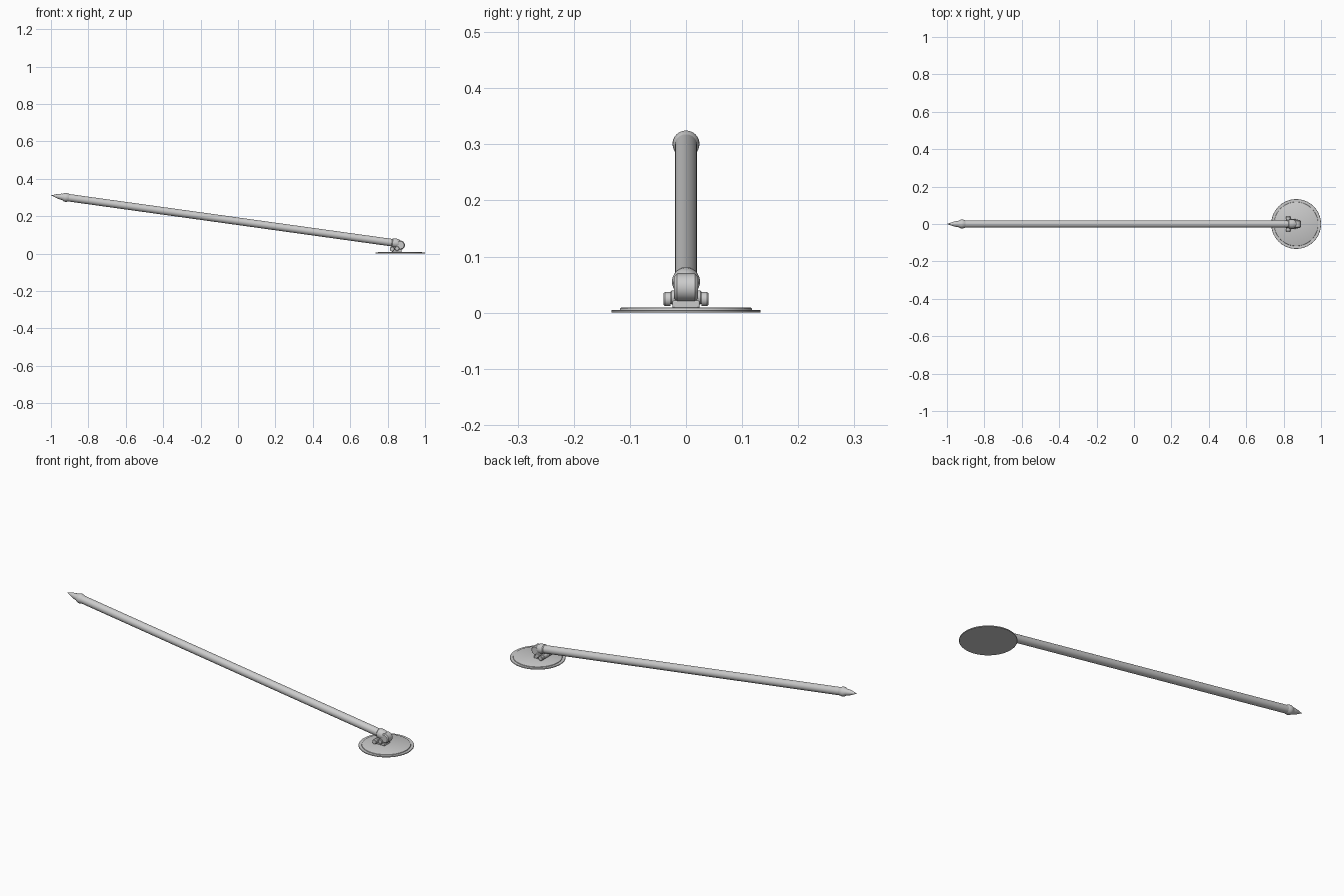
import bpy, bmesh, math
from mathutils import Vector

if "Cube" in bpy.data.objects:
    bpy.data.objects.remove(bpy.data.objects["Cube"])


def finish(ob, angle=35):
    bpy.ops.object.select_all(action='DESELECT')
    ob.select_set(True)
    bpy.context.view_layer.objects.active = ob
    bpy.ops.object.shade_smooth_by_angle(angle=math.radians(angle))
    return ob


def lathe(name, profile, origin, axis, sides=48):
    """Revolve (distance along axis, radius) points around an axis."""
    bm = bmesh.new()
    rings = []
    for d, r in profile:
        if r == 0:
            rings.append([bm.verts.new((0, 0, d))])
        else:
            rings.append([bm.verts.new((r * math.cos(2 * math.pi * i / sides),
                                        r * math.sin(2 * math.pi * i / sides), d))
                          for i in range(sides)])
    for a, b in zip(rings, rings[1:]):
        for i in range(sides):
            j = (i + 1) % sides
            quad = [a[i % len(a)], a[j % len(a)], b[j % len(b)], b[i % len(b)]]
            bm.faces.new(list(dict.fromkeys(quad)))
    bmesh.ops.recalc_face_normals(bm, faces=bm.faces)
    me = bpy.data.meshes.new(name)
    bm.to_mesh(me)
    bm.free()
    ob = bpy.data.objects.new(name, me)
    bpy.context.collection.objects.link(ob)
    ob.location = origin
    ob.rotation_mode = 'QUATERNION'
    ob.rotation_quaternion = Vector(axis).to_track_quat('Z', 'Y')
    return finish(ob)


def pin(name, x, z, r, half):
    """Rounded cylinder lying along y."""
    b = r * 0.2
    return lathe(name, [(-half, 0), (-half, r - b), (-half + b, r), (half - b, r),
                        (half, r - b), (half, 0)], (x, 0, z), (0, 1, 0), 32)


def block(name, loc, size, bevel):
    bpy.ops.mesh.primitive_cube_add(size=1, location=loc)
    ob = bpy.context.object
    ob.name = name
    ob.scale = size
    bpy.ops.object.transform_apply(location=False, rotation=False, scale=True)
    m = ob.modifiers.new("bevel", 'BEVEL')
    m.width = bevel
    m.segments = 2
    return finish(ob)


# Round stepped foot plate
lathe("base_plate", [(0, 0), (0, 0.132), (0.001, 0.133), (0.004, 0.133), (0.005, 0.132),
                     (0.005, 0.118), (0.008, 0.117), (0.009, 0.115), (0.009, 0)],
      (0.867, 0, 0), (0, 0, 1), 96)

# Sloping pole axis, from the hinge to the tip
tip = Vector((-1.0, 0, 0.3115))
low = Vector((0.86, 0, 0.053))
axis = low - tip
L = axis.length

# Pole
lathe("pole", [(0.08, 0), (0.08, 0.02), (L, 0.02), (L, 0)], tip, axis)

# Pointed finial: spear point, neck and collar
lathe("finial", [(0, 0), (0.015, 0.005), (0.03, 0.0105), (0.045, 0.0145), (0.055, 0.016),
                 (0.06, 0.0165), (0.066, 0.019), (0.072, 0.0225), (0.078, 0.024),
                 (0.086, 0.0235), (0.094, 0.021), (0.097, 0.02), (0.097, 0)], tip, axis)

# Socket collar at the lower end of the pole
lathe("pole_socket", [(L - 0.038, 0), (L - 0.038, 0.02), (L - 0.034, 0.024), (L - 0.016, 0.025),
                      (L, 0.022), (L + 0.006, 0.018), (L + 0.006, 0)], tip, axis)

# Rounded knuckle and its hinge bracket
pin("knuckle", 0.868, 0.045, 0.0245, 0.021)
block("hinge_foot", (0.848, 0, 0.015), (0.052, 0.048, 0.013), 0.002)
block("hinge_web", (0.843, 0, 0.03), (0.026, 0.026, 0.03), 0.002)

# Two cross pins holding the hinge
pin("front_pin", 0.824, 0.024, 0.0125, 0.022)
for s in (-1, 1):
    lathe("front_pin_head", [(0, 0), (0, 0.0125), (0.01, 0.0125), (0.0125, 0.0105), (0.0125, 0)],
          (0.824, s * 0.0275, 0.024), (0, s, 0), 32)
pin("front_pin_shaft", 0.824, 0.024, 0.009, 0.036)
pin("rear_pin", 0.85, 0.027, 0.0125, 0.028)
